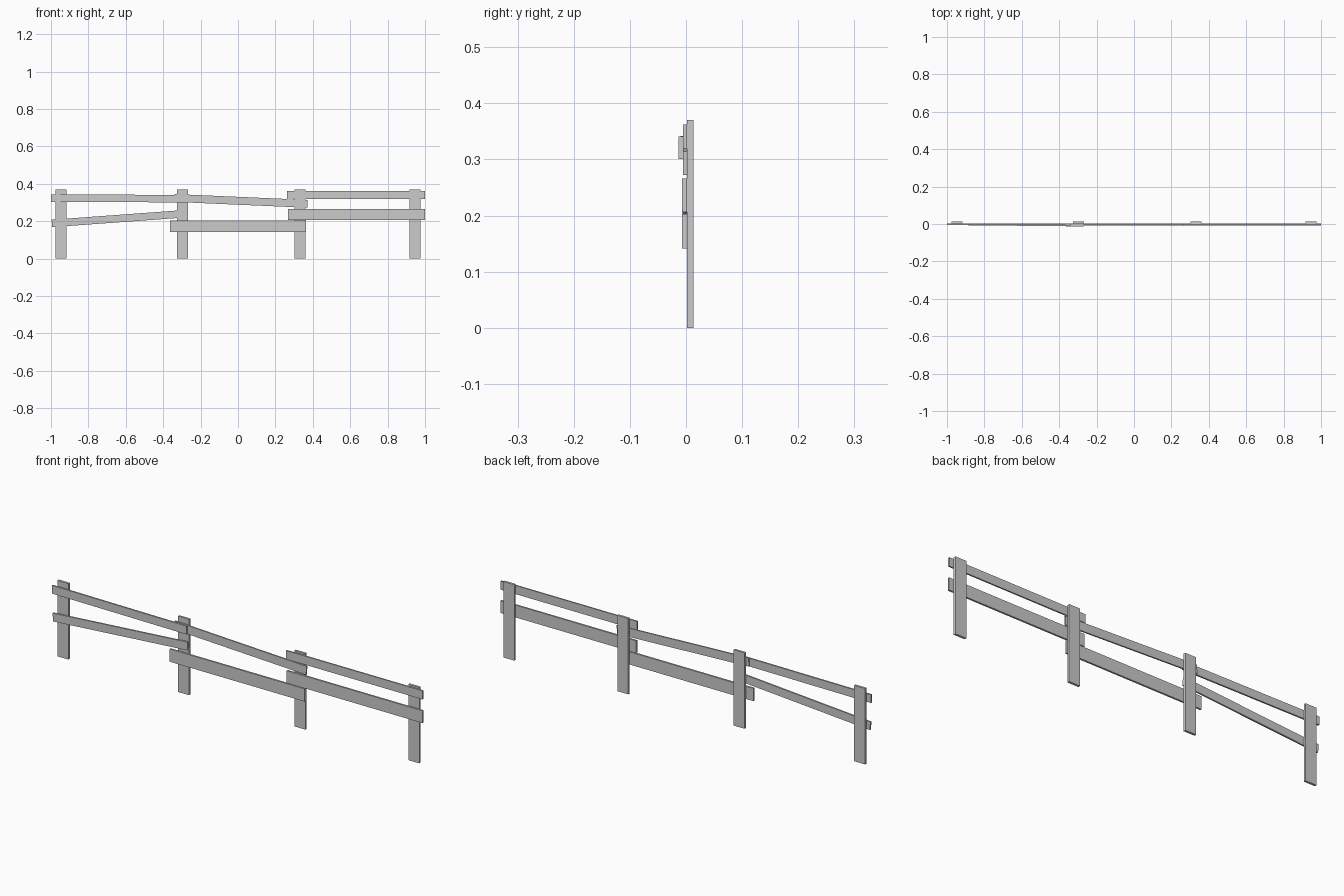
import bpy, math
from mathutils import Matrix, Vector

if "Cube" in bpy.data.objects:
    bpy.data.objects.remove(bpy.data.objects["Cube"])


def board(name, start, end, height, depth):
    """Square-cut plank whose centre line runs from start to end."""
    a, b = Vector(start), Vector(end)
    d = b - a
    pitch = -math.atan2(d.z, math.hypot(d.x, d.y))
    yaw = math.atan2(d.y, d.x)
    bpy.ops.mesh.primitive_cube_add(size=1)
    ob = bpy.context.object
    ob.name = name
    ob.data.transform(Matrix.Translation((a + b) / 2)
                      @ Matrix.Rotation(yaw, 4, 'Z')
                      @ Matrix.Rotation(pitch, 4, 'Y')
                      @ Matrix.Diagonal((d.length, depth, height, 1)))
    return ob


# Upright posts
for i, x in enumerate((-0.946, -0.296, 0.332, 0.947)):
    bpy.ops.mesh.primitive_cube_add(size=1)
    post = bpy.context.object
    post.name = f"post_{i + 1}"
    post.data.transform(Matrix.Translation((x, 0.0075, 0.185))
                        @ Matrix.Diagonal((0.059, 0.011, 0.37, 1)))

# Left bay: the upper rail swings forward to lap over the middle rail
board("left_upper_rail", (-1.0, -0.0015, 0.322), (-0.27, -0.009, 0.321), 0.040, 0.008)
board("left_lower_rail", (-0.995, -0.002, 0.188), (-0.268, -0.002, 0.241), 0.040, 0.008)

# Middle bay
board("middle_upper_rail", (-0.34, -0.0015, 0.324), (0.372, -0.0015, 0.293), 0.042, 0.007)
board("middle_lower_rail", (-0.364, -0.003, 0.172), (0.364, -0.003, 0.172), 0.062, 0.009)

# Right bay
board("right_upper_rail", (0.263, -0.0015, 0.341), (1.0, -0.0015, 0.341), 0.042, 0.007)
board("right_lower_rail", (0.268, -0.003, 0.236), (1.0, -0.003, 0.236), 0.060, 0.009)
